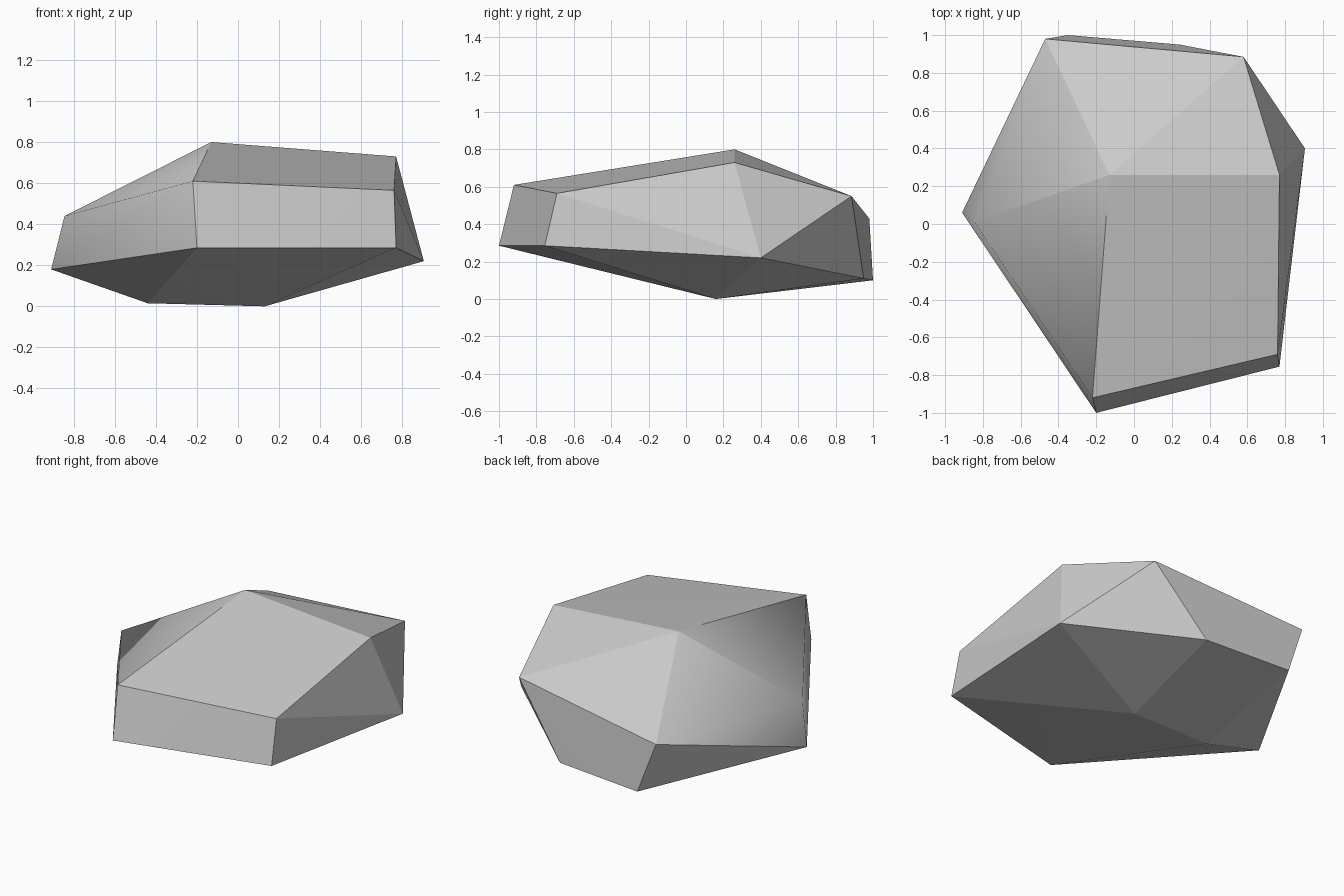
import bpy
import bmesh
import math

cube = bpy.data.objects.get("Cube")
if cube:
    bpy.data.objects.remove(cube, do_unlink=True)

# Stone material
stone = bpy.data.materials.new("stone_grey")
stone.use_nodes = True
grey = (0.6, 0.6, 0.6, 1)
stone.diffuse_color = grey
bsdf = stone.node_tree.nodes["Principled BSDF"]
bsdf.inputs["Base Color"].default_value = grey
bsdf.inputs["Roughness"].default_value = 0.9

# Named corners of the boulder
corners = {
    "peak": (-0.13, 0.26, 0.80),
    "top_left": (0.77, 0.26, 0.73),
    "top_front_left": (0.76, -0.69, 0.565),
    "top_front": (-0.22, -0.92, 0.61),
    "low_front": (-0.20, -1.0, 0.285),
    "low_front_left": (0.77, -0.755, 0.285),
    "low_left": (0.905, 0.40, 0.22),
    "top_back_left": (0.58, 0.885, 0.55),
    "top_back_right": (-0.47, 0.98, 0.43),
    "low_back_right": (-0.35, 1.0, 0.10),
    "low_back_left": (0.24, 0.95, 0.11),
    "shoulder": (-0.845, 0.01, 0.44),
    "low_right": (-0.91, 0.06, 0.18),
    "base_right": (-0.44, 0.14, 0.015),
    "base": (0.13, 0.16, 0.0),
}

# Wrap the corners in a hull
bm = bmesh.new()
verts = {name: bm.verts.new(co) for name, co in corners.items()}
bmesh.ops.convex_hull(bm, input=bm.verts[:])
bmesh.ops.recalc_face_normals(bm, faces=bm.faces[:])

# Crisp facets, except for the softened shoulder
for face in bm.faces:
    face.smooth = True
for edge in bm.edges:
    soft = verts["shoulder"] in edge.verts and verts["peak"] not in edge.verts
    flat = edge.calc_face_angle(0) < math.radians(6)
    edge.smooth = soft or flat

mesh = bpy.data.meshes.new("boulder")
bm.to_mesh(mesh)
bm.free()
mesh.materials.append(stone)
boulder = bpy.data.objects.new("boulder", mesh)
bpy.context.collection.objects.link(boulder)
